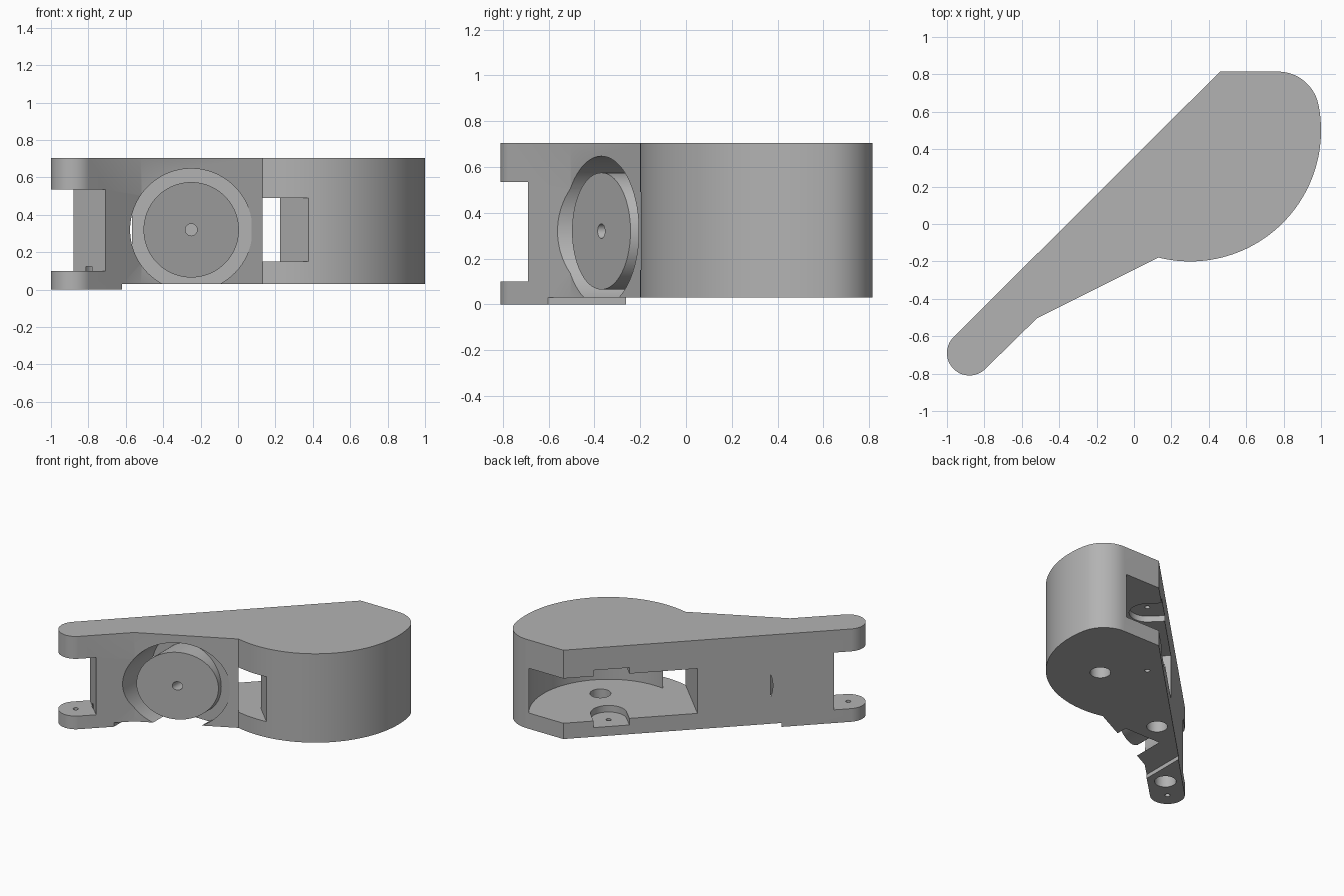
import bpy, bmesh
from math import cos, sin, pi, radians
from mathutils import Matrix, Vector

cube = bpy.data.objects.get("Cube")
if cube:
    bpy.data.objects.remove(cube, do_unlink=True)

grey = bpy.data.materials.new("plain_grey")
grey.use_nodes = True
grey.diffuse_color = (0.45, 0.45, 0.45, 1)
grey.node_tree.nodes["Principled BSDF"].inputs["Base Color"].default_value = (0.45, 0.45, 0.45, 1)


def make(name, bm):
    bmesh.ops.recalc_face_normals(bm, faces=bm.faces)
    mesh = bpy.data.meshes.new(name)
    bm.to_mesh(mesh)
    bm.free()
    mesh.materials.append(grey)
    obj = bpy.data.objects.new(name, mesh)
    bpy.context.collection.objects.link(obj)
    return obj


def arc(cx, cy, r, start, end, n):
    angles = [radians(start + (end - start) * i / n) for i in range(n + 1)]
    return [(cx + r * cos(a), cy + r * sin(a)) for a in angles]


def prism(name, points, z0, z1):
    bm = bmesh.new()
    face = bm.faces.new([bm.verts.new((x, y, z0)) for x, y in points])
    new = bmesh.ops.extrude_face_region(bm, geom=[face])["geom"]
    bmesh.ops.translate(bm, vec=(0, 0, z1 - z0),
                        verts=[v for v in new if isinstance(v, bmesh.types.BMVert)])
    return make(name, bm)


def rod(name, x, y, r, z0, z1, n=48):
    return prism(name, arc(x, y, r, 0, 360, n)[:-1], z0, z1)


def rod_y(name, x, z, r, y0, y1, n=96):
    obj = rod(name, 0, 0, r, -y1, -y0, n)
    obj.data.transform(Matrix.Translation((x, 0, z)) @ Matrix.Rotation(pi / 2, 4, 'X'))
    return obj


def band(name, start, end, a, b, z0, z1):
    """Diagonal box: a..b along the arm (x+y), start..end across it (x-y)."""
    pts = [((s + d) / 2, (s - d) / 2) for s, d in ((a, start), (b, start), (b, end), (a, end))]
    return prism(name, pts, z0, z1)


def cut(target, cutter):
    mod = target.modifiers.new("cut", 'BOOLEAN')
    mod.operation = 'DIFFERENCE'
    mod.solver = 'EXACT'
    mod.object = cutter
    bpy.context.view_layer.objects.active = target
    bpy.ops.object.modifier_apply(modifier=mod.name)
    bpy.data.objects.remove(cutter, do_unlink=True)


PIN = (0.3, 0.5)
TIP = (-0.88, -0.69)
FLOOR, CEILING = 0.15, 0.49
LOW, HIGH = 0.10, 0.535

# Body outline: round housing, corner fillet, straight back and rounded tip
outline = arc(*PIN, 0.7, -104, 11.3, 64)
outline += arc(0.77, 0.594, 0.2206, 16, 90, 20)
outline += [(0.46, 0.815)]
outline += arc(*TIP, 0.12, 135, 315, 32)
outline += [(-0.52, -0.505)]
body = prism("arm_housing", outline, 0, 0.705)

# Raised pad remains only under the tip
cut(body, prism("pad_step", [(-0.62, -1), (2, -1), (2, 2), (-0.62, 2)], -0.2, 0.03))

# Fork slot at the tip
cut(body, band("fork_slot", -1, 1, -3, -1.4, LOW, HIGH))

# Round cavity open at the back, with pivot pocket and diagonal strap slot
cut(body, rod("cavity", *PIN, 0.55, FLOOR, CEILING, 96))
pocket = arc(*PIN, 0.125, -135, 45, 24)
pocket += [(x - 0.4, y + 0.4) for x, y in (pocket[-1], pocket[0])]
cut(body, prism("pivot_pocket", pocket, LOW, HIGH))
cut(body, band("strap_slot", -1, 1.2, -0.05, 0.18, FLOOR, CEILING))

# Ring groove around the front disc, and the disc's centre hole
groove = rod_y("ring_groove", -0.25, 0.32, 0.327, -0.8, -0.208)
cut(groove, rod_y("groove_core", -0.25, 0.32, 0.255, -1, 0))
cut(body, groove)
cut(body, rod_y("disc_hole", -0.25, 0.32, 0.032, -0.8, -0.2, 32))

# Pin holes and larger access holes from below
for x, y, r, top in ((*PIN, 0.018, 0.6), (*TIP, 0.018, 0.6), (0.53, 0.27, 0.072, 0.3),
                     (-0.25, -0.05, 0.072, 0.22), (-0.747, -0.553, 0.075, 0.125)):
    cut(body, rod("hole", x, y, r, -0.1, top, 32))

bpy.ops.object.select_all(action='DESELECT')
body.select_set(True)
bpy.context.view_layer.objects.active = body
bpy.ops.object.shade_smooth_by_angle(angle=radians(25))
